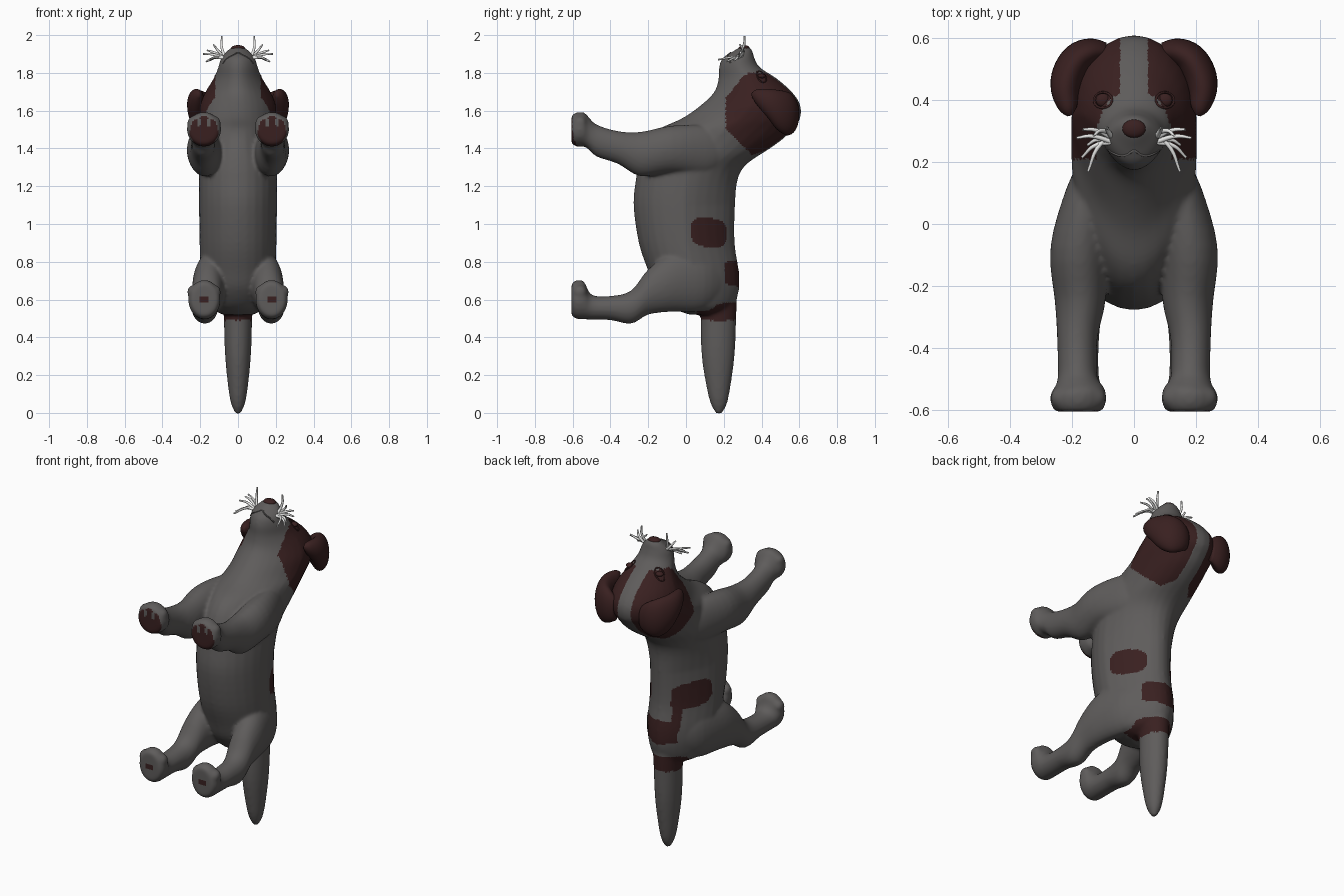
import bpy, bmesh, math
from mathutils import Vector

cube = bpy.data.objects.get("Cube")
if cube:
    bpy.data.objects.remove(cube)

Y, Z = Vector((0, 1, 0)), Vector((0, 0, 1))


def material(name, r, g, b):
    mat = bpy.data.materials.new(name)
    mat.use_nodes = True
    mat.diffuse_color = (r, g, b, 1)
    node = next(n for n in mat.node_tree.nodes if n.type == "BSDF_PRINCIPLED")
    node.inputs["Base Color"].default_value = (r, g, b, 1)
    node.inputs["Roughness"].default_value = 0.8
    return mat


COAT = material("grey coat", 0.113, 0.107, 0.105)
BROWN = material("dark brown", 0.041, 0.0145, 0.0145)
WHITE = material("whisker white", 0.8, 0.8, 0.79)


def smooth_path(rings, steps=4):
    """Catmull-Rom interpolation of (x, y, z, ru, rv) rings."""
    out = []
    for i in range(len(rings) - 1):
        near = (rings[max(0, min(k, len(rings) - 1))] for k in range(i - 1, i + 3))
        columns = list(zip(*near))
        for s in range(steps):
            t = s / steps
            out.append([b + t / 2 * (c - a + t * (2 * a - 5 * b + 4 * c - d + t * (3 * (b - c) + d - a)))
                        for a, b, c, d in columns])
    out.append(list(rings[-1]))
    return out


def loft(bm, rings, v, side=1, egg=lambda z: 0, n=28):
    """Closed tube through rings; v is the fixed cross-section axis, egg narrows one end of it."""
    rings = smooth_path(rings)
    pts = [Vector((side * r[0], r[1], r[2])) for r in rings]
    loops = []
    for i, (p, r) in enumerate(zip(pts, rings)):
        tangent = pts[min(i + 1, len(pts) - 1)] - pts[max(i - 1, 0)]
        u = v.cross(tangent).normalized()
        loop = []
        for k in range(n):
            c, s = math.cos(math.tau * k / n), math.sin(math.tau * k / n)
            wide = r[3] * (1 - max(0, egg(p.z) * s))
            loop.append(bm.verts.new(p + u * c * wide + v * s * r[4]))
        loops.append(loop)
    faces = [bm.faces.new(loops[0]), bm.faces.new(loops[-1])]
    for a, b in zip(loops, loops[1:]):
        faces += [bm.faces.new((a[k], a[(k + 1) % n], b[(k + 1) % n], b[k])) for k in range(n)]
    bmesh.ops.recalc_face_normals(bm, faces=faces)


def finish(name, bm, mat):
    mesh = bpy.data.meshes.new(name)
    bm.to_mesh(mesh)
    bm.free()
    mesh.materials.append(mat)
    mesh.shade_smooth()
    obj = bpy.data.objects.new(name, mesh)
    bpy.context.collection.objects.link(obj)
    return obj


def ball(name, mat, loc, size):
    bm = bmesh.new()
    bmesh.ops.create_uvsphere(bm, u_segments=20, v_segments=12, radius=1)
    bmesh.ops.scale(bm, vec=size, verts=bm.verts)
    bmesh.ops.translate(bm, vec=loc, verts=bm.verts)
    finish(name, bm, mat)


def strand(name, mat, points, radius, tip=1.0, cyclic=False):
    cu = bpy.data.curves.new(name, "CURVE")
    cu.dimensions = "3D"
    cu.bevel_depth, cu.bevel_resolution, cu.resolution_u = radius, 1, 5
    sp = cu.splines.new("BEZIER")
    sp.bezier_points.add(len(points) - 1)
    sp.use_cyclic_u = cyclic
    for i, (bp, p) in enumerate(zip(sp.bezier_points, points)):
        bp.co, bp.handle_left_type, bp.handle_right_type = p, "AUTO", "AUTO"
        bp.radius = 1 + (tip - 1) * i / (len(points) - 1)
    cu.materials.append(mat)
    bpy.context.collection.objects.link(bpy.data.objects.new(name, cu))


# Body, neck and head: slices (height, front y, back y, half width)
slices = [(0.52, 0.02, 0.2, 0.08), (0.56, -0.08, 0.25, 0.15), (0.65, -0.16, 0.28, 0.185),
          (0.75, -0.2, 0.28, 0.2), (0.9, -0.25, 0.258, 0.204), (1.1, -0.278, 0.26, 0.207),
          (1.24, -0.265, 0.275, 0.207), (1.32, -0.25, 0.325, 0.205), (1.4, -0.225, 0.445, 0.2),
          (1.46, -0.19, 0.525, 0.2), (1.51, -0.13, 0.57, 0.203), (1.56, -0.02, 0.605, 0.203),
          (1.63, 0.08, 0.605, 0.2), (1.7, 0.15, 0.56, 0.172), (1.77, 0.172, 0.48, 0.13),
          (1.83, 0.175, 0.39, 0.105), (1.88, 0.195, 0.362, 0.09), (1.915, 0.25, 0.352, 0.06),
          (1.935, 0.28, 0.34, 0.035)]
bm = bmesh.new()
loft(bm, [(0, (f + b) / 2, z, w, (b - f) / 2) for z, f, b, w in slices], Y,
     egg=lambda z: max(-0.25, min(0.28, 0.28 - 1.1 * (z - 1.1))))

# Tail
loft(bm, [(0, 0.17, 0.62, 0.08, 0.1), (0, 0.172, 0.5, 0.075, 0.094), (0, 0.17, 0.3, 0.068, 0.087),
          (0, 0.172, 0.12, 0.05, 0.06), (0, 0.174, 0.04, 0.034, 0.04), (0, 0.174, -0.005, 0.012, 0.014)], Y)

# Legs, mirrored
front_leg = [(0.12, 0.2, 1.39, 0.05, 0.08), (0.15, 0.1, 1.39, 0.07, 0.13), (0.178, -0.08, 1.395, 0.092, 0.125),
             (0.174, -0.24, 1.37, 0.083, 0.118), (0.183, -0.36, 1.405, 0.066, 0.087),
             (0.183, -0.47, 1.44, 0.063, 0.085), (0.182, -0.51, 1.475, 0.068, 0.085),
             (0.18, -0.54, 1.5, 0.088, 0.09), (0.18, -0.58, 1.5, 0.089, 0.09), (0.18, -0.606, 1.5, 0.075, 0.075)]
hind_leg = [(0.08, 0.19, 0.7, 0.04, 0.09), (0.115, 0.08, 0.7, 0.08, 0.16), (0.148, -0.08, 0.69, 0.089, 0.155),
            (0.165, -0.2, 0.64, 0.078, 0.12), (0.175, -0.29, 0.56, 0.07, 0.088),
            (0.178, -0.4, 0.555, 0.064, 0.064), (0.178, -0.5, 0.56, 0.066, 0.066),
            (0.178, -0.54, 0.595, 0.082, 0.1), (0.178, -0.58, 0.6, 0.084, 0.102), (0.178, -0.606, 0.6, 0.066, 0.085)]
for side in (1, -1):
    for leg, top in ((front_leg, 1.555), (hind_leg, 0.66)):
        loft(bm, leg, Z, side)
        # Toes
        for k in (-1, 0, 1):
            toe = bmesh.ops.create_uvsphere(bm, u_segments=16, v_segments=10, radius=0.038)
            bmesh.ops.translate(bm, verts=toe["verts"],
                                vec=(side * 0.18 + k * 0.052, -0.562, top - 0.02 * abs(k)))

# Fuse the volumes into one skin
body = finish("body", bm, COAT)
remesh = body.modifiers.new("Fuse", "REMESH")
remesh.mode, remesh.voxel_size = "VOXEL", 0.01
soften = body.modifiers.new("Soften", "SMOOTH")
soften.factor, soften.iterations = 0.5, 6
fused = bpy.data.meshes.new_from_object(body.evaluated_get(bpy.context.evaluated_depsgraph_get()))
body.modifiers.clear()
body.data = fused
fused.materials.clear()
fused.materials.append(COAT)
fused.materials.append(BROWN)
fused.shade_smooth()


def is_brown(p):
    """Markings: face mask with a blaze, flank spots, back patch, tail root, paw pads."""
    x, y, z = abs(p.x), p.y, p.z
    blaze = min(0.12, 0.045 + max(0, 0.42 - y) * 0.75)
    mask = y > 0.21 and z < 1.8 and y + z > 1.715 and x > blaze
    middle, half = (0.12, 0.095) if p.x > 0 else (0.135, 0.108)
    slope = 0.955 - 0.1 * (y - 0.12)
    flank = (abs(y - middle) / half) ** 3 + (abs(z - slope) / 0.078) ** 3 < 1 and x > 0.06
    link = p.x < -0.05 and 0.75 < z < 0.92 and abs(y - 0.225 + (z - 0.8) * 0.2) < 0.02
    patch = y > 0.205 and -0.1 < p.x < 0.15 and 0.66 + 0.2 * x < z < 0.81 - 0.1 * x
    root = y > 0.06 and 0.49 < z < 0.57 + 0.1 * (y - 0.1) and x < 0.12
    across = x - 0.18
    toe_gap = z > 1.515 and abs(abs(across) - 0.026) < 0.006
    front_pad = y < -0.575 and (across / 0.076) ** 2 + ((z - 1.49) / 0.08) ** 2 < 1 and not toe_gap
    hind_pad = y < -0.575 and abs(across) < 0.021 and abs(z - 0.6) < 0.012
    return mask or flank or link or patch or root or front_pad or hind_pad


for poly in fused.polygons:
    poly.material_index = int(is_brown(poly.center))
bpy.context.view_layer.update()


def on_face(x, y):
    hit, loc, _, _ = body.ray_cast(Vector((x, y, 3)), -Z)
    return loc if hit else Vector((x, y, 1.8))


ear = [(0.09, 0.555, 1.575, 0.03, 0.07), (0.135, 0.555, 1.58, 0.045, 0.1), (0.18, 0.533, 1.585, 0.053, 0.115),
       (0.211, 0.483, 1.605, 0.054, 0.105), (0.222, 0.43, 1.64, 0.046, 0.075), (0.213, 0.375, 1.672, 0.03, 0.04),
       (0.206, 0.35, 1.685, 0.008, 0.012)]
whisker_tips = [(0.185, 0.278, 1.9), (0.165, 0.305, 1.92), (0.148, 0.17, 1.87), (0.168, 0.215, 1.86),
                (0.085, 0.31, 1.995), (0.13, 0.285, 1.95), (0.15, 0.255, 1.865)]

for side, label in ((1, "left"), (-1, "right")):
    bm = bmesh.new()
    loft(bm, ear, Z, side)
    finish(label + "_ear", bm, BROWN)

    # Eye with its rim
    eye = on_face(side * 0.1, 0.4)
    ball(label + "_eye", BROWN, eye, (0.024, 0.022, 0.013))
    rim = [on_face(eye.x + 0.029 * math.cos(a), eye.y + 0.025 * math.sin(a))
           for a in (math.tau * k / 10 for k in range(10))]
    strand(label + "_eye_rim", BROWN, rim, 0.004, cyclic=True)

    # Whiskers
    for i, tip in enumerate(whisker_tips):
        root = Vector((side * 0.07, 0.265 + 0.014 * (i % 3), 1.88))
        end = Vector((side * tip[0], tip[1], tip[2]))
        middle = (root + end) / 2 + Vector((side * 0.01, 0.012, 0.008))
        strand(f"{label}_whisker_{i + 1}", WHITE, [root, middle, end], 0.009, 0.5)

# Nose and mouth
ball("nose", BROWN, (0, 0.308, 1.93), (0.038, 0.03, 0.017))
strand("mouth", COAT, [on_face(x * 0.02, 0.236 - 0.016 * math.sin(abs(x) * 0.8)) for x in range(-4, 5)], 0.004)
